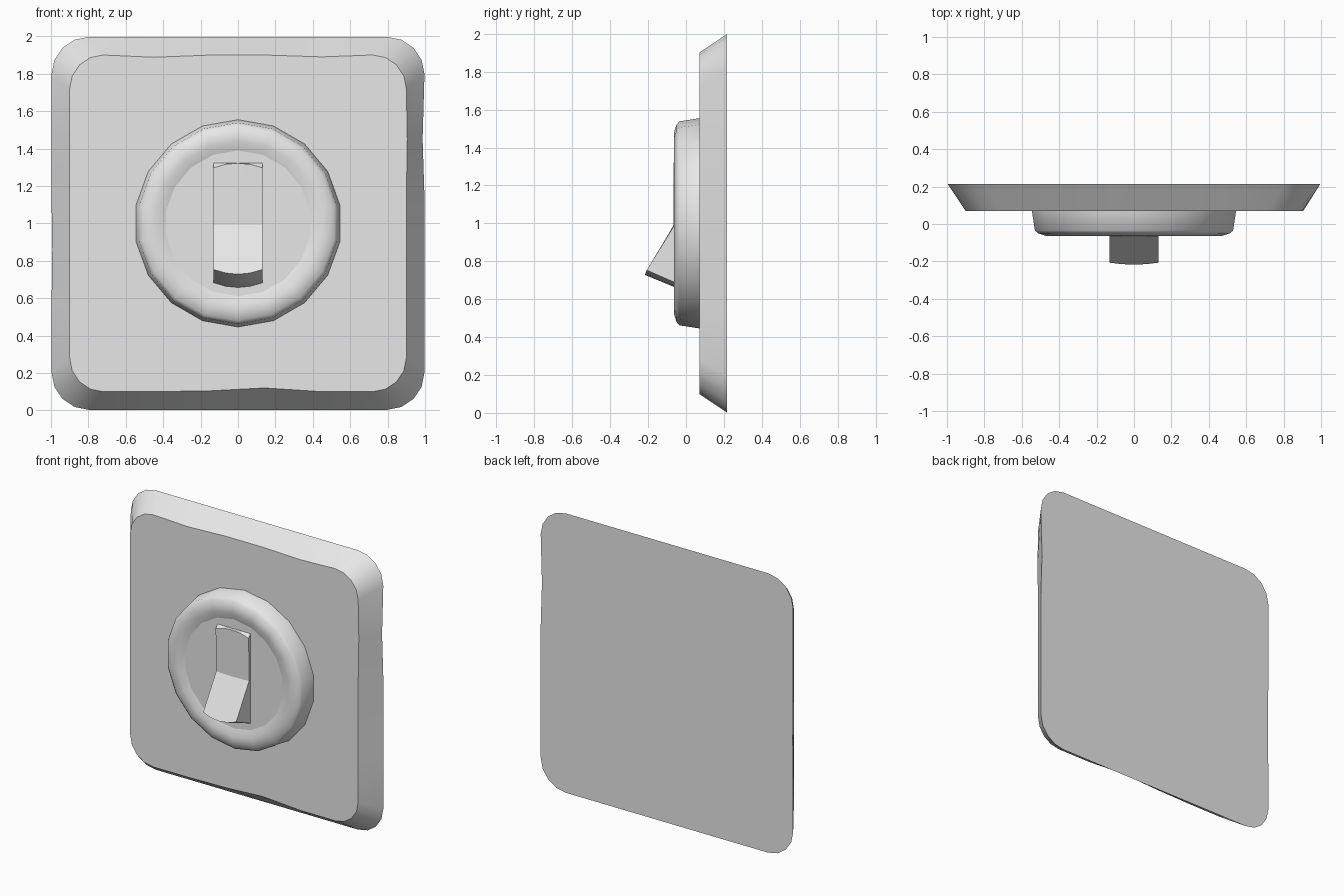
import bpy, bmesh, math

cube = bpy.data.objects.get("Cube")
if cube:
    bpy.data.objects.remove(cube, do_unlink=True)

grey = bpy.data.materials.new("light_grey")
grey.use_nodes = True
grey.diffuse_color = (0.8, 0.8, 0.8, 1)
grey.node_tree.nodes["Principled BSDF"].inputs["Base Color"].default_value = (0.8, 0.8, 0.8, 1)


def loft(name, rows, closed=True, caps=(True, True), smooth=30):
    """Skin equal-length rows of points into one object."""
    bm = bmesh.new()
    grid = [[bm.verts.new(p) for p in row] for row in rows]
    n = len(grid[0])
    for a, b in zip(grid, grid[1:]):
        for i in range(n if closed else n - 1):
            j = (i + 1) % n
            bm.faces.new((a[i], a[j], b[j], b[i]))
    for row, cap in zip((grid[0], grid[-1]), caps):
        if cap:
            bm.faces.new(row)
    bmesh.ops.recalc_face_normals(bm, faces=bm.faces)
    mesh = bpy.data.meshes.new(name)
    bm.to_mesh(mesh)
    bm.free()
    mesh.materials.append(grey)
    obj = bpy.data.objects.new(name, mesh)
    bpy.context.collection.objects.link(obj)
    bpy.ops.object.select_all(action='DESELECT')
    obj.select_set(True)
    bpy.context.view_layer.objects.active = obj
    bpy.ops.object.shade_smooth_by_angle(angle=math.radians(smooth))
    return obj


def plate_outline(half, radius, y, wobble):
    """Rounded square with slightly uneven sides, in the order top, left, bottom, right."""
    points = []
    for side in range(4):
        turn = side * math.pi / 2
        c, s = math.cos(turn), math.sin(turn)
        local = [(half - radius + radius * math.sin(a), half - radius + radius * math.cos(a))
                 for a in (math.pi / 4, math.pi / 8, 0)]
        local += [(u, half + d) for u, d in zip((0.45, 0.14, -0.14, -0.45), wobble[side])]
        local += [(-half + radius - radius * math.sin(a), half - radius + radius * math.cos(a))
                  for a in (0, math.pi / 8)]
        points += [(u * c - v * s, y, 1 + u * s + v * c) for u, v in local]
    return points


# Wall plate with bevelled rim and worn edges
front_wobble = [(-.01, 0, 0, -.012), (0, 0, 0, 0), (0, -.005, -.02, 0), (0, 0, 0, .005)]
back_wobble = [(0, 0, 0, 0), (0, 0, -.004, 0), (0, 0, 0, 0), (0, 0, 0, -.01)]
loft("wall_plate", [plate_outline(0.9, 0.18, 0.07, front_wobble),
                    plate_outline(0.997, 0.2, 0.215, back_wobble)], smooth=40)


def circle(radius, y, sides=18):
    return [(radius * math.sin(2 * math.pi * i / sides), y,
             1 + radius * math.cos(2 * math.pi * i / sides)) for i in range(sides)]


# Rounded collar and the flat disc inside it
collar = [(0.555, 0.075), (0.538, -0.035), (0.52, -0.05), (0.48, -0.063), (0.44, -0.062), (0.39, -0.045)]
loft("collar", [circle(r, y) for r, y in collar], caps=(False, False), smooth=60)
loft("inner_disc", [circle(0.392, 0.07), circle(0.392, -0.045)])

# Toggle lever: wedge profile with gently bowed ends
sections = []
for x in (-0.13, -0.065, 0, 0.065, 0.13):
    bow = 0.025 * (x / 0.13) ** 2
    sections.append([(x, y, z) for y, z in (
        (0.0, 1.32), (-0.045, 1.322), (-0.066, 1.322 - bow),
        (-0.066 + bow * 0.2, 0.99),
        (-0.217 + bow * 0.4, 0.728 + bow),
        (-0.04, 0.655 + bow), (0.0, 0.655 + bow))])
loft("toggle_lever", sections, smooth=25)
